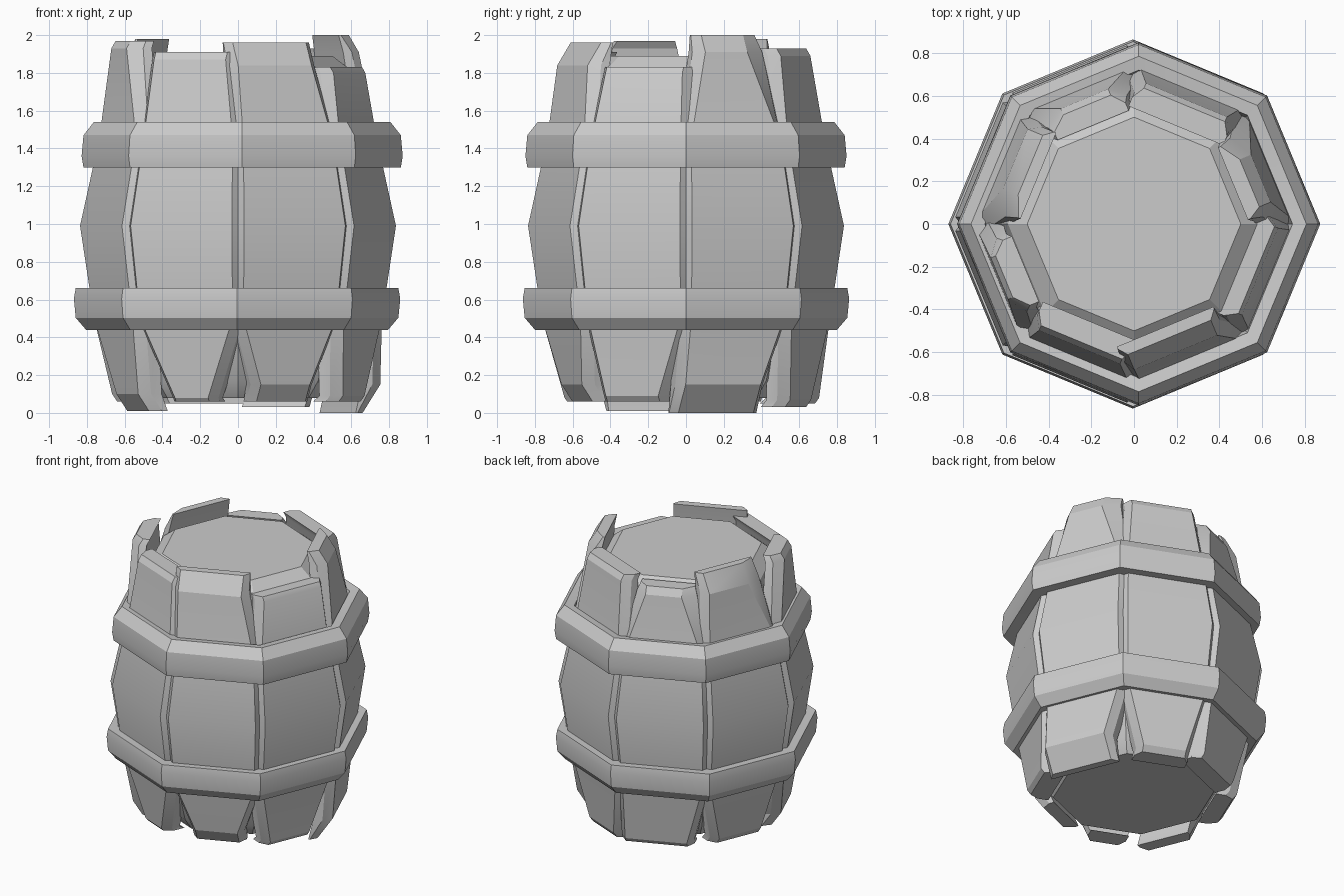
import bpy, bmesh
from math import sin, cos, pi, radians

if "Cube" in bpy.data.objects:
    bpy.data.objects.remove(bpy.data.objects["Cube"])


def make_object(name, bm):
    bmesh.ops.recalc_face_normals(bm, faces=bm.faces)
    mesh = bpy.data.meshes.new(name)
    bm.to_mesh(mesh)
    bm.free()
    obj = bpy.data.objects.new(name, mesh)
    bpy.context.collection.objects.link(obj)
    return obj


def loft(name, rings, closed=False):
    """Skin equal-length rings of points; cap the ends or close the loop."""
    bm = bmesh.new()
    rows = [[bm.verts.new(p) for p in ring] for ring in rings]
    n = len(rows[0])
    for i in range(len(rows) if closed else len(rows) - 1):
        a, b = rows[i], rows[(i + 1) % len(rows)]
        for j in range(n):
            k = (j + 1) % n
            bm.faces.new((a[j], a[k], b[k], b[j]))
    if not closed:
        bm.faces.new(rows[0])
        bm.faces.new(rows[-1])
    return make_object(name, bm)


def octagon(r, z, cx=0.0):
    return [(cx + r * cos(i * pi / 4), r * sin(i * pi / 4), z) for i in range(8)]


# Inner body closing the barrel, with bevelled lid and base
loft("inner_barrel", [octagon(r, z) for r, z in (
    (0.53, 0.08), (0.60, 0.17), (0.70, 0.50), (0.78, 0.98),
    (0.70, 1.45), (0.59, 1.82), (0.50, 1.89))])

# Eight-sided hoops, the lower one mirrored vertically
hoop_profile = [(0.68, 1.31), (0.84, 1.30), (0.85, 1.36), (0.84, 1.47),
                (0.785, 1.54), (0.72, 1.53)]
loft("upper_hoop", [octagon(r, z, 0.022) for r, z in hoop_profile], closed=True)
loft("lower_hoop", [octagon(r + 0.014, 0.66 - (z - 1.30) * 0.92, -0.005)
                    for r, z in hoop_profile], closed=True)


def stave(name, angle, top, bottom, lean_top, lean_bottom):
    """top/bottom: end height, bevel height, left and right edge of outer face."""
    tz, tc, tl, tr = top
    bz, bc, bl, br = bottom
    lt, lb = lean_top, lean_bottom
    wide = min(0.2, (tr - tl) / 2 + 0.08)
    # z, outer distance, left, right, inner distance, least inner half width
    rows = [(bz, 0.645 - bc * 0.65 + lb, bl, br, 0.50 + lb, 0),
            (bz + bc + 0.01, 0.655 + lb, bl, br, 0.535 + lb, 0),
            (0.50, 0.715, -0.265, 0.265, 0.58, 0),
            (0.99, 0.785, -0.29, 0.29, 0.64, 0),
            (1.45, 0.69, -0.255, 0.255, 0.56, 0),
            (tz - tc - 0.01, 0.63 + lt, tl, tr, 0.52 + lt, wide),
            (tz, 0.625 - tc * 0.65 + lt, tl, tr, 0.50 + lt, wide - 0.02)]
    a = radians(angle)

    def place(d, t, z):
        return (d * cos(a) - t * sin(a), d * sin(a) + t * cos(a), z)

    c = 0.035
    rings = []
    for z, o, l, r, i, w in rows:
        li, ri, m = min(l - c, -w), max(r + c, w), max(o - 0.06, i + 0.01)
        rings.append([place(o, l, z), place(o, r, z), place(m, ri, z),
                      place(i, ri, z), place(i, li, z), place(m, li, z)])
    loft(name, rings)


# Eight uneven staves: cut ends, then outward lean at top and bottom
staves = [
    ((2.00, 0.08, -0.15, 0.09), (0.00, 0.14, -0.29, 0.14), 0.0, 0.04),
    ((1.93, 0.03, -0.21, 0.20), (0.03, 0.03, -0.14, 0.15), 0.0, 0.0),
    ((1.88, 0.04, -0.13, 0.11), (0.05, 0.02, -0.26, 0.15), 0.0, 0.0),
    ((1.98, 0.11, -0.22, 0.08), (0.06, 0.03, -0.16, 0.16), 0.0, 0.0),
    ((1.97, 0.03, -0.11, 0.10), (0.01, 0.08, -0.10, 0.20), 0.05, 0.0),
    ((1.91, 0.03, -0.22, 0.19), (0.06, 0.01, -0.09, 0.10), 0.0, 0.0),
    ((1.96, 0.11, -0.26, 0.16), (0.06, 0.08, -0.14, 0.14), 0.0, 0.0),
    ((1.83, 0.02, -0.20, 0.24), (0.06, 0.02, -0.18, 0.12), 0.0, 0.02),
]
for i, (top, bottom, lean_top, lean_bottom) in enumerate(staves):
    stave("stave_%d" % (i + 1), 22.5 + 45 * i, top, bottom, lean_top, lean_bottom)

# Soft shading along the bulge, hard edges elsewhere
for obj in bpy.context.collection.objects:
    obj.select_set(True)
    bpy.context.view_layer.objects.active = obj
bpy.ops.object.shade_smooth_by_angle(angle=radians(22))
